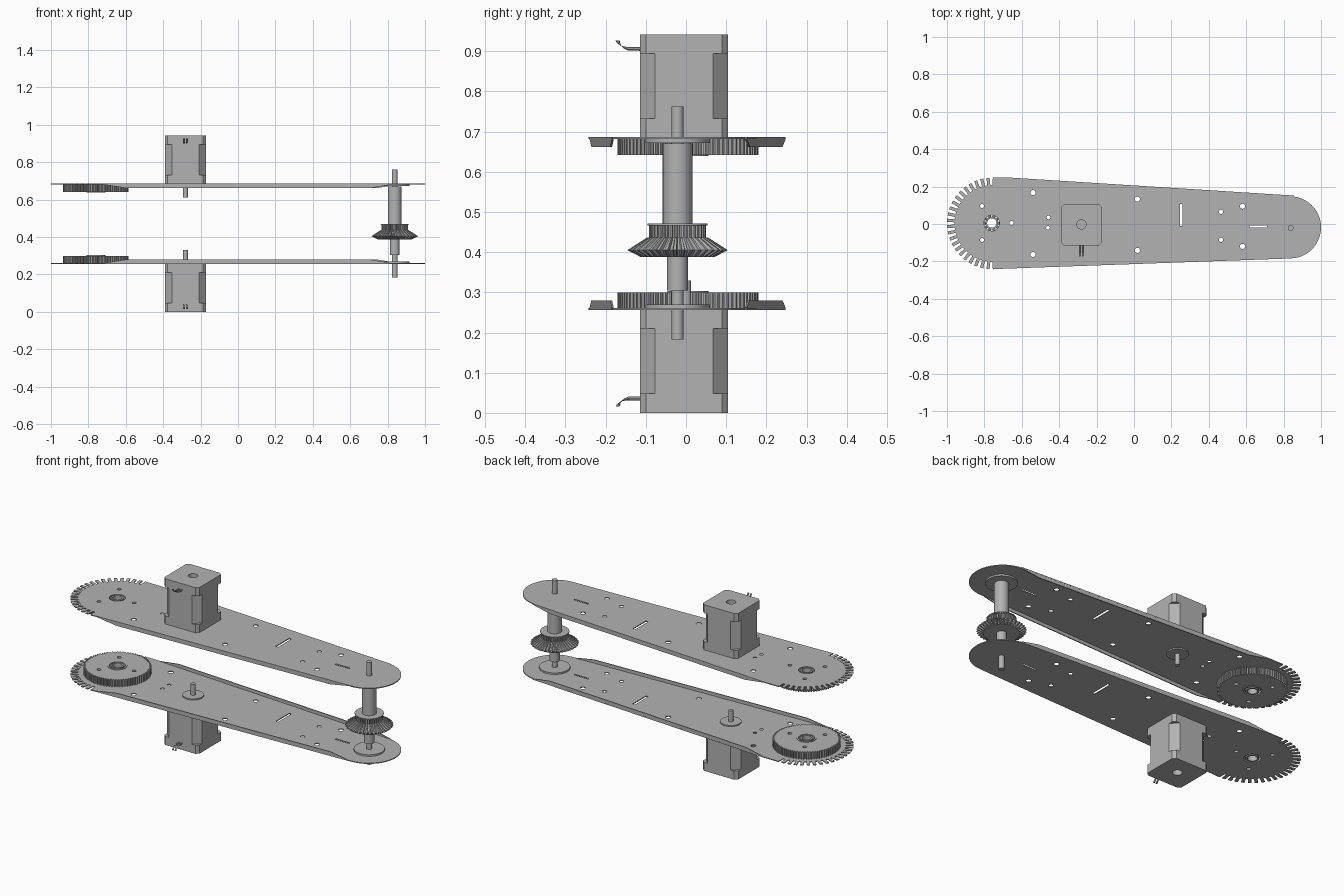
import bpy, bmesh
from math import sin, cos, pi, radians
from mathutils import Vector, Matrix

cube = bpy.data.objects.get("Cube")
if cube:
    bpy.data.objects.remove(cube)

HEIGHT = 0.942
grey = bpy.data.materials.new("machined grey")
grey.use_nodes = True
colour = (0.45, 0.45, 0.45, 1)
grey.diffuse_color = colour
grey.node_tree.nodes["Principled BSDF"].inputs["Base Color"].default_value = colour
parts = []


def add(name, bm):
    """Finish a bmesh into a grey object."""
    bmesh.ops.remove_doubles(bm, verts=bm.verts, dist=1e-5)
    bmesh.ops.recalc_face_normals(bm, faces=bm.faces)
    mesh = bpy.data.meshes.new(name)
    bm.to_mesh(mesh)
    bm.free()
    mesh.materials.clear()
    mesh.materials.append(grey)
    ob = bpy.data.objects.new(name, mesh)
    bpy.context.collection.objects.link(ob)
    parts.append(ob)
    return ob


def arc(cx, cy, r, a0=0, a1=360, n=24):
    closed = a1 - a0 == 360
    steps = n if closed else n - 1
    return [(cx + r * cos(radians(a0 + (a1 - a0) * i / steps)),
             cy + r * sin(radians(a0 + (a1 - a0) * i / steps))) for i in range(n)]


def rect(x0, x1, y0, y1):
    return [(x0, y0), (x1, y0), (x1, y1), (x0, y1)]


def teeth(cx, cy, r_out, r_in, n):
    """Closed toothed outline."""
    pts = []
    for i in range(n):
        for f, r in ((0, r_in), (0.35, r_in), (0.5, r_out), (0.85, r_out)):
            a = 2 * pi * (i + f) / n
            pts.append((cx + r * cos(a), cy + r * sin(a)))
    return pts


def slab(name, loops, z0, z1):
    """Flat part from an outline followed by its holes."""
    cu = bpy.data.curves.new(name, 'CURVE')
    cu.dimensions = '2D'
    cu.fill_mode = 'BOTH'
    cu.extrude = (z1 - z0) / 2
    for pts in loops:
        sp = cu.splines.new('POLY')
        sp.points.add(len(pts) - 1)
        for p, (x, y) in zip(sp.points, pts):
            p.co = (x, y, 0, 1)
        sp.use_cyclic_u = True
    helper = bpy.data.objects.new(name + " helper", cu)
    mesh = bpy.data.meshes.new_from_object(helper)
    bm = bmesh.new()
    bm.from_mesh(mesh)
    bmesh.ops.translate(bm, verts=bm.verts, vec=(0, 0, (z0 + z1) / 2))
    bpy.data.objects.remove(helper)
    bpy.data.curves.remove(cu)
    bpy.data.meshes.remove(mesh)
    return add(name, bm)


def loft(name, rings):
    """Skin rings of equal point count and cap both ends."""
    bm = bmesh.new()
    vs = [[bm.verts.new(p) for p in ring] for ring in rings]
    n = len(vs[0])
    for a, b in zip(vs, vs[1:]):
        for i in range(n):
            bm.faces.new((a[i], a[(i + 1) % n], b[(i + 1) % n], b[i]))
    bm.faces.new(vs[0])
    bm.faces.new(vs[-1])
    return add(name, bm)


def turned(name, cx, cy, profile, n=32):
    return loft(name, [[(x, y, z) for x, y in arc(cx, cy, r, n=n)] for r, z in profile])


# Arm plate outline: notched round end, tapered sides, plain round end
PX, PY, PR = -0.755, 0.003, 0.245
outline = []
for i in range(23):
    mid = 92 + i * 8
    for da, r in ((-2, PR), (-1.7, PR - 0.04), (1.7, PR - 0.04), (2, PR), (4, PR)):
        a = radians(mid + da)
        outline.append((PX + r * cos(a), PY + r * sin(a)))
outline += [(-0.72, -0.24), (0.815, -0.185)]
outline += arc(0.834, -0.018, 0.166, -88, 84, 28)
outline += [(0.855, 0.152), (-0.66, 0.248)]

GX, GY = -0.76, 0.005
gear_holes = [arc(GX + 0.105 * cos(a), GY + 0.105 * sin(a), 0.011, n=12)
              for a in (0, 2 * pi / 3, 4 * pi / 3)]
round_holes = [(-0.54, 0.168, 0.014), (-0.54, -0.163, 0.014), (-0.457, 0.035, 0.01),
               (-0.46, -0.02, 0.01), (0.018, 0.133, 0.014), (0.018, -0.141, 0.014),
               (0.465, 0.065, 0.012), (0.465, -0.085, 0.012), (0.58, 0.095, 0.014),
               (0.58, -0.12, 0.014)]
slots = [rect(0.245, 0.26, -0.012, 0.108), rect(0.62, 0.71, -0.018, -0.008)]
bearing_hole = arc(GX, GY, 0.05, n=32)
slab("arm_plate", [outline, bearing_hole] + gear_holes + slots
     + [arc(x, y, r, n=14) for x, y, r in round_holes], 0.256, 0.261)

# Bent flanges along both straight edges
for name, p, q in (("back_flange", (-0.66, 0.248), (0.85, 0.152)),
                   ("front_flange", (-0.72, -0.24), (0.815, -0.185))):
    a, b = Vector((*p, 0)), Vector((*q, 0))
    inward = Vector((0, -0.005 if p[1] > 0 else 0.005, 0))
    side = [a.lerp(b, t) + Vector((0, 0, z)) for t, z in
            ((0, 0.257), (0, 0.261), (0.08, 0.28), (0.93, 0.28), (1, 0.262), (1, 0.257))]
    loft(name, [side, [v + inward for v in side]])

# Large spur gear with ball bearing in its hub
slab("spur_gear", [teeth(GX, GY, 0.175, 0.165, 80), bearing_hole] + gear_holes, 0.261, 0.3)
slab("bearing_outer_ring", [arc(GX, GY, 0.051, n=32), arc(GX, GY, 0.042, n=32)], 0.256, 0.303)
slab("bearing_inner_ring", [arc(GX, GY, 0.034, n=32), arc(GX, GY, 0.025, n=32)], 0.256, 0.303)
bm = bmesh.new()
for x, y in arc(GX, GY, 0.038, n=10):
    bmesh.ops.create_uvsphere(bm, u_segments=10, v_segments=6, radius=0.008,
                              matrix=Matrix.Translation((x, y, 0.28)))
add("bearing_balls", bm)

# Stepper motor
MX, MY, W = -0.281, -0.005, 0.11


def chamfered(c):
    k = W - c
    corners = [(k, -W), (W, -k), (W, k), (k, W), (-k, W), (-W, k), (-W, -k), (-k, -W)]
    return [(MX + x, MY + y) for x, y in corners]


slab("motor_rear_cap", [chamfered(0.015), arc(MX, MY + 0.003, 0.025)], 0, 0.048)
slab("motor_body", [chamfered(0.038)], 0.04, 0.212)
slab("motor_front_cap", [chamfered(0.015)], 0.21, 0.256)
turned("motor_boss", MX, 0, [(0.055, 0.256), (0.055, 0.268)])
turned("motor_shaft", MX, 0, [(0.013, 0.26), (0.013, 0.33)], 16)

# Motor wires: swept tubes bending outward
for side, dx in (("left", 0.008), ("right", -0.008)):
    path = [(-0.11, 0.036), (-0.145, 0.036), (-0.158, 0.032), (-0.167, 0.024), (-0.17, 0.016)]
    rings = []
    for i, (y, z) in enumerate(path):
        tilt = radians(90 * i / (len(path) - 1)) if i else 0
        rings.append([(MX + dx + u, y + v * sin(tilt), z + v * cos(tilt))
                      for u, v in arc(0, 0, 0.005, n=8)])
    loft(side + "_motor_wire", rings)

# Shaft support disc
SX, SY = 0.838, -0.021
turned("shaft_disc", SX, SY, [(0.08, 0.26), (0.08, 0.27)], 40)

# Mirror the whole lower arm to make the upper arm
flip = Matrix.Translation((0, 0, HEIGHT)) @ Matrix.Diagonal((1, 1, -1, 1))
for ob in list(parts):
    twin = ob.copy()
    twin.data = ob.data.copy()
    twin.data.transform(flip)
    twin.data.flip_normals()
    twin.name = "upper_" + ob.name
    ob.name = "lower_" + ob.name
    bpy.context.collection.objects.link(twin)
    parts.append(twin)

# Joint shaft, sleeves and bevel gear between the arms
turned("joint_shaft", SX, SY, [(0.015, 0.183), (0.015, 0.762)], 24)
turned("upper_sleeve", SX, SY, [(0.037, 0.46), (0.037, 0.67)])
turned("lower_sleeve", SX, SY, [(0.026, 0.305), (0.026, 0.4)])
slab("pulley_teeth", [teeth(SX, SY, 0.071, 0.062, 36)], 0.43, 0.468)
turned("pulley_rim", SX, SY, [(0.075, 0.466), (0.075, 0.471)], 40)
loft("bevel_gear", [[(x, y, z) for x, y in teeth(SX, SY, r, r_in, 36)] for r, r_in, z in
                    ((0.092, 0.09, 0.388), (0.125, 0.108, 0.405), (0.075, 0.064, 0.437))])

# Smooth round surfaces, keep hard edges
bpy.ops.object.select_all(action='DESELECT')
for ob in parts:
    ob.select_set(True)
bpy.context.view_layer.objects.active = parts[0]
bpy.ops.object.shade_smooth_by_angle(angle=radians(28))
